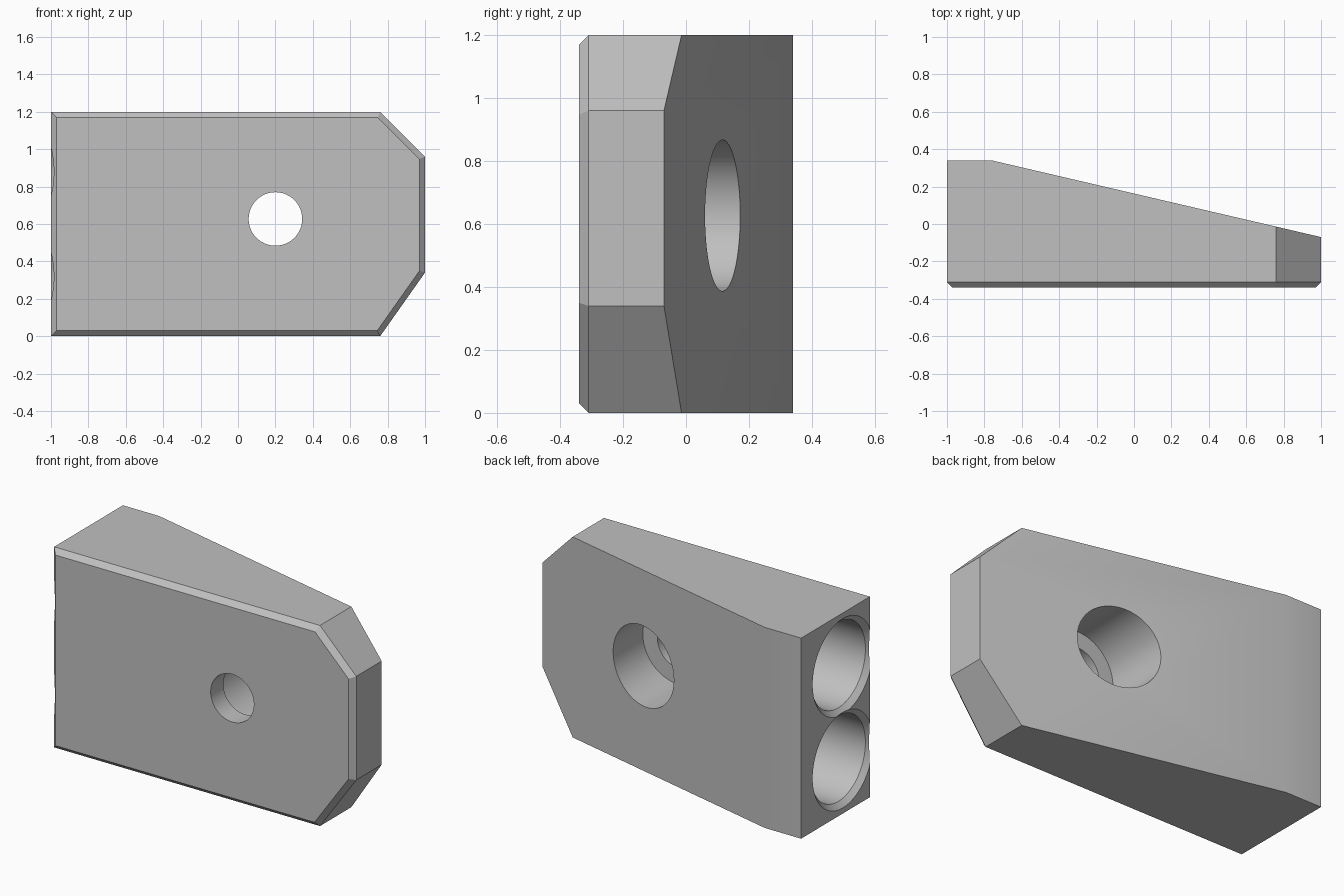
import bpy, bmesh, math
from mathutils import Matrix, Vector

cube = bpy.data.objects.get("Cube")
if cube:
    bpy.data.objects.remove(cube, do_unlink=True)

grey = bpy.data.materials.new("plain_grey")
grey.use_nodes = True
colour = (0.53, 0.53, 0.53, 1)
grey.diffuse_color = colour
grey.node_tree.nodes["Principled BSDF"].inputs["Base Color"].default_value = colour


def make_object(name, bm):
    bmesh.ops.recalc_face_normals(bm, faces=bm.faces)
    mesh = bpy.data.meshes.new(name)
    bm.to_mesh(mesh)
    bm.free()
    mesh.materials.append(grey)
    obj = bpy.data.objects.new(name, mesh)
    bpy.context.collection.objects.link(obj)
    return obj


def turned_cutter(name, profile, matrix):
    """Stepped round cutter from (radius, height) pairs, turned about its own z."""
    bm = bmesh.new()
    sides = 72
    rings = []
    for radius, height in profile:
        ring = []
        for i in range(sides):
            a = math.tau * i / sides
            ring.append(bm.verts.new((radius * math.cos(a), radius * math.sin(a), height)))
        rings.append(ring)
    for low, high in zip(rings, rings[1:]):
        for i in range(sides):
            j = (i + 1) % sides
            bm.faces.new((low[i], low[j], high[j], high[i]))
    bm.faces.new(rings[0])
    bm.faces.new(rings[-1])
    bm.transform(matrix)
    obj = make_object(name, bm)
    obj.hide_render = True
    return obj


# Wedge block: clipped outline pulled to the back, chamfered front rim
outline = [(-1, 0), (0.76, 0), (1, 0.34), (1, 0.96), (0.76, 1.2), (-1, 1.2)]
bm = bmesh.new()
front = bm.faces.new([bm.verts.new((x, -0.31, z)) for x, z in outline])
back = [bm.verts.new((x, 0.34, z)) for x, z in outline]
face_verts = list(front.verts)
for i in range(len(outline)):
    j = (i + 1) % len(outline)
    bm.faces.new((face_verts[i], back[i], back[j], face_verts[j]))
bm.faces.new(back[::-1])
bmesh.ops.recalc_face_normals(bm, faces=bm.faces)
bmesh.ops.inset_region(bm, faces=[front], thickness=0.03, use_even_offset=True)
for v in front.verts:
    v.co.y = -0.34

# Sloping back cut
cut = bmesh.ops.bisect_plane(
    bm, geom=bm.verts[:] + bm.edges[:] + bm.faces[:],
    plane_co=Vector((-0.76, 0.34, 0)), plane_no=Vector((0.41, 1.76, 0)).normalized(),
    clear_outer=True)
rim = [e for e in bm.edges if e.is_boundary]
bmesh.ops.holes_fill(bm, edges=rim, sides=0)
block = make_object("wedge_block", bm)

# Round holes: counterbored bolt hole and two countersunk end sockets
along_y = Matrix.Translation((0.2, 0, 0.627)) @ Matrix.Rotation(-math.pi / 2, 4, "X")
cutters = [turned_cutter(
    "bolt_hole_cutter",
    [(0.143, -0.5), (0.143, -0.22), (0.24, -0.22), (0.24, 0.5)], along_y)]
for label, z in (("lower", 0.32), ("upper", 0.88)):
    along_x = Matrix.Translation((-1, -0.055, z)) @ Matrix.Rotation(math.pi / 2, 4, "Y")
    cutters.append(turned_cutter(
        label + "_socket_cutter",
        [(0.306, -0.02), (0.256, 0.03), (0.256, 0.5)], along_x))

bpy.context.view_layer.objects.active = block
block.select_set(True)
for cutter in cutters:
    mod = block.modifiers.new(cutter.name, "BOOLEAN")
    mod.operation = "DIFFERENCE"
    mod.solver = "EXACT"
    mod.object = cutter
    bpy.ops.object.modifier_apply(modifier=mod.name)
    bpy.data.objects.remove(cutter, do_unlink=True)

bpy.ops.object.shade_smooth_by_angle(angle=math.radians(20))
